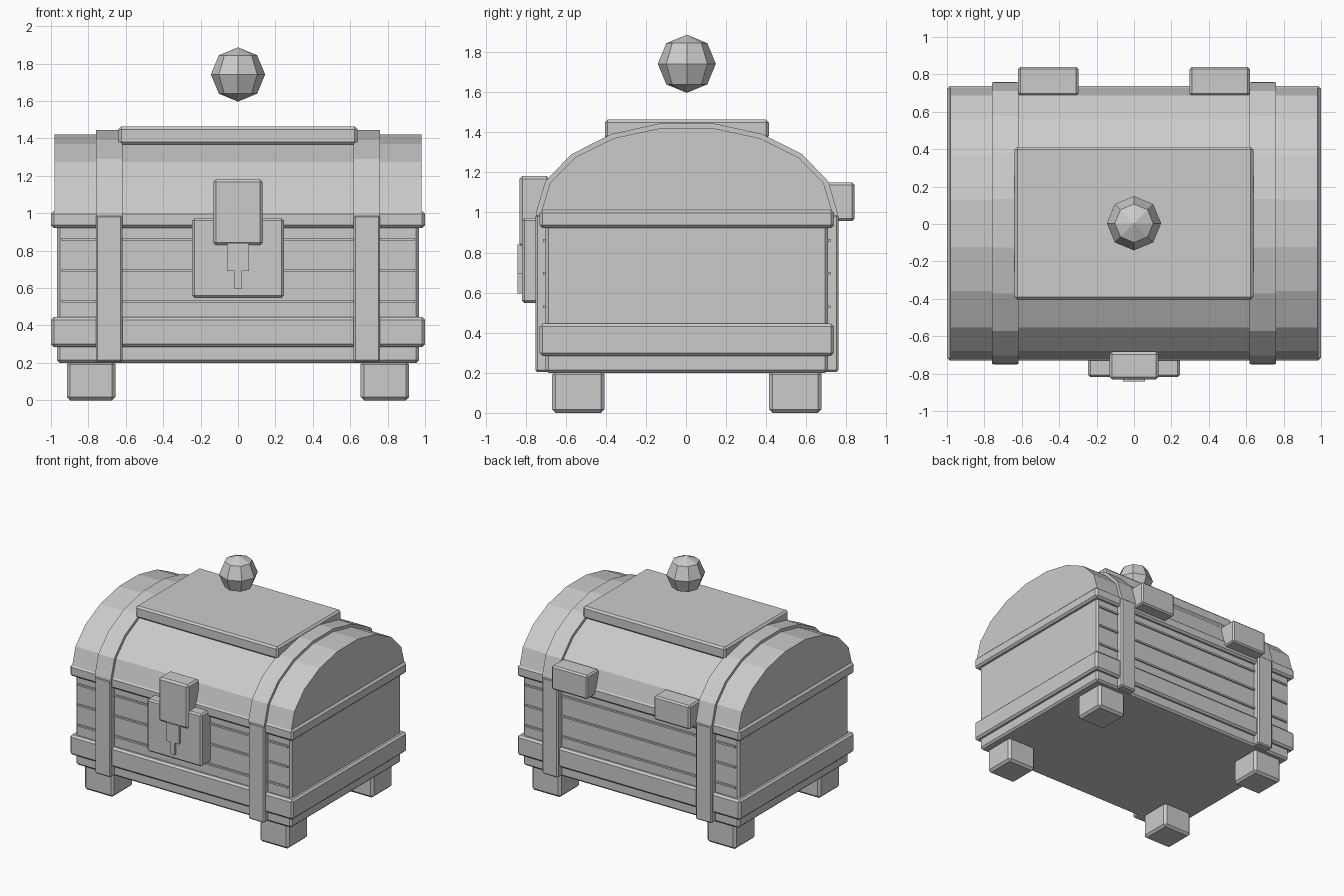
import bpy, bmesh
from math import cos, sin, radians

if "Cube" in bpy.data.objects:
    bpy.data.objects.remove(bpy.data.objects["Cube"])

YC = 0.004  # depth centre of the chest body


def finish(name, bm, bevel=0):
    bmesh.ops.recalc_face_normals(bm, faces=bm.faces)
    mesh = bpy.data.meshes.new(name)
    bm.to_mesh(mesh)
    bm.free()
    ob = bpy.data.objects.new(name, mesh)
    bpy.context.collection.objects.link(ob)
    if bevel:
        mod = ob.modifiers.new("Bevel", 'BEVEL')
        mod.width = bevel
        mod.segments = 1
    return ob


def box(name, x, y, z, bevel=0.012):
    """Box from (min, max) ranges."""
    bm = bmesh.new()
    bmesh.ops.create_cube(bm, size=1)
    for v in bm.verts:
        v.co = [(r[0] + r[1]) / 2 + c * (r[1] - r[0]) for r, c in zip((x, y, z), v.co)]
    return finish(name, bm, bevel)


def mirrored(r, side):
    return tuple(sorted(side * v for v in r))


def depth(a, b, side):
    return tuple(sorted((YC + side * a, YC + side * b)))


def arch(name, x, a, b, base):
    """Half-elliptical profile of nine flats, extruded along x."""
    bm = bmesh.new()
    pts = [(a, base)] + [(a * cos(radians(t)), 1.0 + b * sin(radians(t)))
                         for t in range(0, 181, 20)] + [(-a, base)]
    face = bm.faces.new([bm.verts.new((x[0], YC + y, z)) for y, z in pts])
    ext = bmesh.ops.extrude_face_region(bm, geom=[face])
    for g in ext["geom"]:
        if isinstance(g, bmesh.types.BMVert):
            g.co.x = x[1]
    return finish(name, bm)


# Body, moulding bands and domed lid
box("chest_body", (-0.968, 0.968), depth(-0.705, 0.705, 1), (0.2, 0.96), 0.015)
box("lower_band", (-1, 1), depth(-0.735, 0.735, 1), (0.285, 0.445), 0.015)
box("rim_band", (-1, 1), depth(-0.735, 0.735, 1), (0.922, 1.012), 0.015)
arch("domed_lid", (-0.982, 0.982), 0.727, 0.428, 0.97)

# Feet
for sx in (-1, 1):
    for sy in (-1, 1):
        box("foot", mirrored((0.655, 0.915), sx), depth(0.41, 0.672, sy), (0, 0.21), 0.018)

# Straps over the lid and down front and back
for sx in (-1, 1):
    sxr = mirrored((0.617, 0.76), sx)
    arch("lid_strap", sxr, 0.752, 0.452, 0.985)
    for sy in (-1, 1):
        box("side_strap", sxr, depth(0.68, 0.756, sy), (0.205, 0.99), 0.01)

# Raised plank strips on front and back
for sy in (-1, 1):
    for z in (0.53, 0.695, 0.86):
        box("plank_strip", (-0.945, 0.945), depth(0.69, 0.717, sy), (z - 0.007, z + 0.007), 0)

# Lock plate, hasp and keyhole
box("lock_plate", (-0.245, 0.245), (-0.818, -0.69), (0.548, 0.972))
box("lock_hasp", (-0.132, 0.132), (-0.832, -0.682), (0.828, 1.183), 0.015)
box("keyhole_top", (-0.058, 0.058), (-0.841, -0.8), (0.692, 0.84), 0)
box("keyhole_stem", (-0.018, 0.018), (-0.841, -0.8), (0.595, 0.7), 0)

# Back hinges
for sx in (-1, 1):
    box("hinge", mirrored((0.297, 0.62), sx), (0.687, 0.84), (0.957, 1.15))

# Top plate and floating gem
box("top_plate", (-0.638, 0.638), depth(-0.409, 0.409, 1), (1.367, 1.463), 0.014)
bm = bmesh.new()
bmesh.ops.create_uvsphere(bm, u_segments=8, v_segments=4, radius=0.145)
bmesh.ops.translate(bm, verts=bm.verts, vec=(0, YC, 1.742))
finish("floating_gem", bm)
